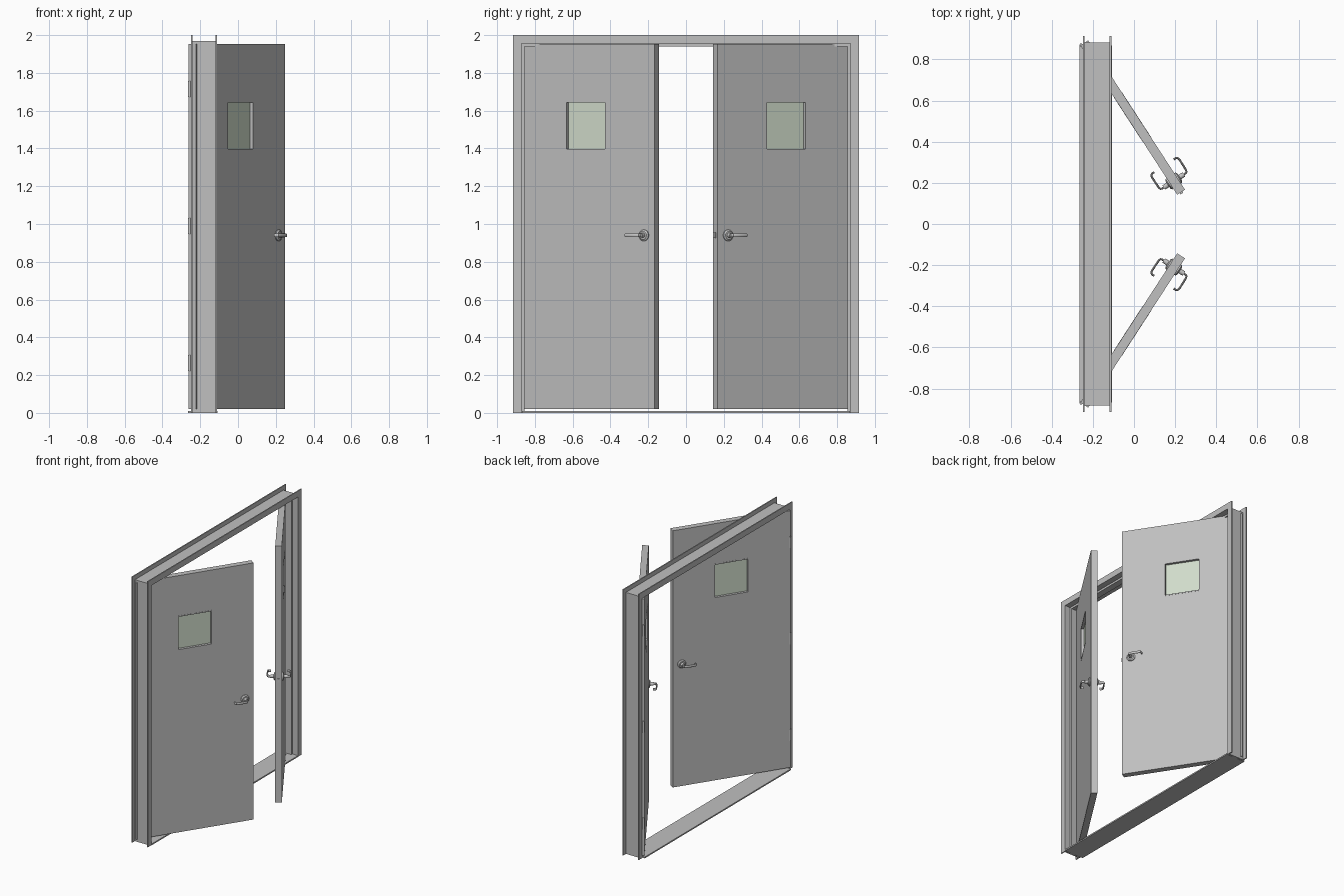
import bpy, bmesh, math
from mathutils import Vector, Matrix

if "Cube" in bpy.data.objects:
    bpy.data.objects.remove(bpy.data.objects["Cube"])

def material(name, rgb):
    m = bpy.data.materials.new(name)
    m.diffuse_color = (*rgb, 1)
    m.use_nodes = True
    m.node_tree.nodes["Principled BSDF"].inputs["Base Color"].default_value = m.diffuse_color
    return m

GREY = material("painted steel grey", (0.53, 0.53, 0.53))
METAL = material("satin metal", (0.56, 0.56, 0.56))
GLASS = material("pale green glass", (0.64, 0.72, 0.60))

def finish(name, bm, mat, matrix=None, smooth=False):
    if matrix:
        bm.transform(matrix)
    bmesh.ops.recalc_face_normals(bm, faces=bm.faces[:])
    me = bpy.data.meshes.new(name)
    bm.to_mesh(me)
    bm.free()
    me.materials.append(mat)
    ob = bpy.data.objects.new(name, me)
    bpy.context.collection.objects.link(ob)
    if smooth:
        bpy.ops.object.select_all(action='DESELECT')
        ob.select_set(True)
        bpy.context.view_layer.objects.active = ob
        bpy.ops.object.shade_smooth_by_angle(angle=math.radians(35))
    return ob

def add_box(bm, lo, hi):
    lo, hi = Vector(lo), Vector(hi)
    size = hi - lo
    bmesh.ops.create_cube(bm, size=1, matrix=Matrix.Translation((lo + hi) / 2)
                          @ Matrix.Diagonal((*size, 1)))

def loft(bm, rings, closed=False):
    """Skin a list of vertex rings; cap the ends unless closed."""
    vs = [[bm.verts.new(p) for p in r] for r in rings]
    n, count = len(vs[0]), len(vs)
    for i in range(count if closed else count - 1):
        a, b = vs[i], vs[(i + 1) % count]
        for j in range(n):
            bm.faces.new((a[j], a[(j + 1) % n], b[(j + 1) % n], b[j]))
    if not closed:
        bm.faces.new(vs[0])
        bm.faces.new(vs[-1])

def add_ring(bm, outer, inner, n0, n1):
    """Rectangular plate with a rectangular hole; rects are (d0, d1, z0, z1)."""
    def rect(r, n):
        return [(r[0], n, r[2]), (r[1], n, r[2]), (r[1], n, r[3]), (r[0], n, r[3])]
    loft(bm, [rect(outer, n0), rect(inner, n0), rect(inner, n1), rect(outer, n1)], True)

def add_disc(bm, d, n0, n1, z, r0, r1, seg=24):
    m = Matrix.Translation((d, (n0 + n1) / 2, z)) @ Matrix.Rotation(-math.pi / 2, 4, 'X')
    bmesh.ops.create_cone(bm, cap_ends=True, segments=seg, radius1=r0, radius2=r1,
                          depth=n1 - n0, matrix=m)

# Frame: stepped jamb profile (x, outward offset from the stop) swept round a U
profile = [(-0.248, 0.015), (-0.248, 0.060), (-0.240, 0.060), (-0.240, 0.028),
           (-0.118, 0.028), (-0.118, 0.060), (-0.110, 0.060), (-0.110, 0.015),
           (-0.155, 0.015), (-0.155, 0.0), (-0.203, 0.0), (-0.203, 0.015)]
Y, Z = 0.855, 1.940
bm = bmesh.new()
loft(bm, [[(x, -Y - o, 0) for x, o in profile],
          [(x, -Y - o, Z + o) for x, o in profile],
          [(x, Y + o, Z + o) for x, o in profile],
          [(x, Y + o, 0) for x, o in profile]])
finish("door_frame", bm, GREY)

# Threshold plate
bm = bmesh.new()
add_box(bm, (-0.265, -0.868, 0), (-0.108, 0.868, 0.010))
finish("threshold", bm, GREY)

# Door leaves: local axes are d (along leaf), n (through leaf), z
L, T, HZ = 0.865, 0.045, 0.94
WIN = (L / 2 - 0.130, L / 2 + 0.130, 1.388, 1.650)
TRIM = 0.008
PANE = (WIN[0] + TRIM, WIN[1] - TRIM, WIN[2] + TRIM, WIN[3] - TRIM)
ANG = math.radians(57)
C, S = math.cos(ANG), math.sin(ANG)

def lever_rings():
    """Lever path leaves the rose, runs to the hinge side and returns."""
    path = [(0.800, 0.008), (0.800, 0.046), (0.797, 0.053), (0.789, 0.056), (0.760, 0.057),
            (0.727, 0.057), (0.717, 0.054), (0.712, 0.046), (0.712, 0.034)]
    rings = []
    for i, p in enumerate(path):
        a, b = path[max(i - 1, 0)], path[min(i + 1, len(path) - 1)]
        t = Vector((b[0] - a[0], b[1] - a[1])).normalized()
        ring = []
        for k in range(12):
            u = 2 * math.pi * k / 12
            w = 0.005 * math.cos(u)
            ring.append((p[0] - t.y * w, p[1] + t.x * w, HZ + 0.010 * math.sin(u)))
        rings.append(ring)
    return rings

for side, s in (("left", -1), ("right", 1)):
    M = Matrix(((C, S, 0, -0.261), (-s * S, s * C, 0, s * 0.868),
                (0, 0, 1, 0), (0, 0, 0, 1)))

    # Leaf with window opening
    bm = bmesh.new()
    add_ring(bm, (0, L, 0.02, 1.952), WIN, 0, T)
    finish(side + "_door_leaf", bm, GREY, M)

    # Window trim and glass
    bm = bmesh.new()
    add_ring(bm, WIN, PANE, -0.001, T + 0.001)
    finish(side + "_window_trim", bm, GREY, M)
    bm = bmesh.new()
    add_box(bm, (PANE[0], T / 2 - 0.004, PANE[2]), (PANE[1], T / 2 + 0.004, PANE[3]))
    finish(side + "_window_glass", bm, GLASS, M)

    # Lever handles on both faces
    for face, flip in (("outer", 1), ("inner", -1)):
        H = M @ Matrix.Translation((0, T if flip > 0 else 0, 0)) @ Matrix.Diagonal((1, flip, 1, 1))
        bm = bmesh.new()
        add_disc(bm, 0.80, 0, 0.006, HZ, 0.030, 0.030)
        add_disc(bm, 0.80, 0.006, 0.012, HZ, 0.030, 0.022)
        add_disc(bm, 0.80, 0.012, 0.036, HZ, 0.013, 0.012)
        finish(f"{side}_{face}_handle_rose", bm, METAL, H, True)
        bm = bmesh.new()
        loft(bm, lever_rings())
        finish(f"{side}_{face}_handle_lever", bm, METAL, H, True)

    # Hinge knuckles
    for i, z in enumerate((0.265, 0.99, 1.715)):
        bm = bmesh.new()
        bmesh.ops.create_cone(bm, cap_ends=True, segments=16, radius1=0.008, radius2=0.008,
                              depth=0.085, matrix=Matrix.Translation((-0.257, s * 0.870, z)))
        finish(f"{side}_hinge_{i + 1}", bm, METAL, None, True)

# Latch bolt on the active leaf's edge (M is still the right leaf)
bm = bmesh.new()
add_box(bm, (L - 0.002, T / 2 - 0.008, HZ - 0.014), (L + 0.008, T / 2 + 0.008, HZ + 0.014))
finish("latch_bolt", bm, METAL, M)
